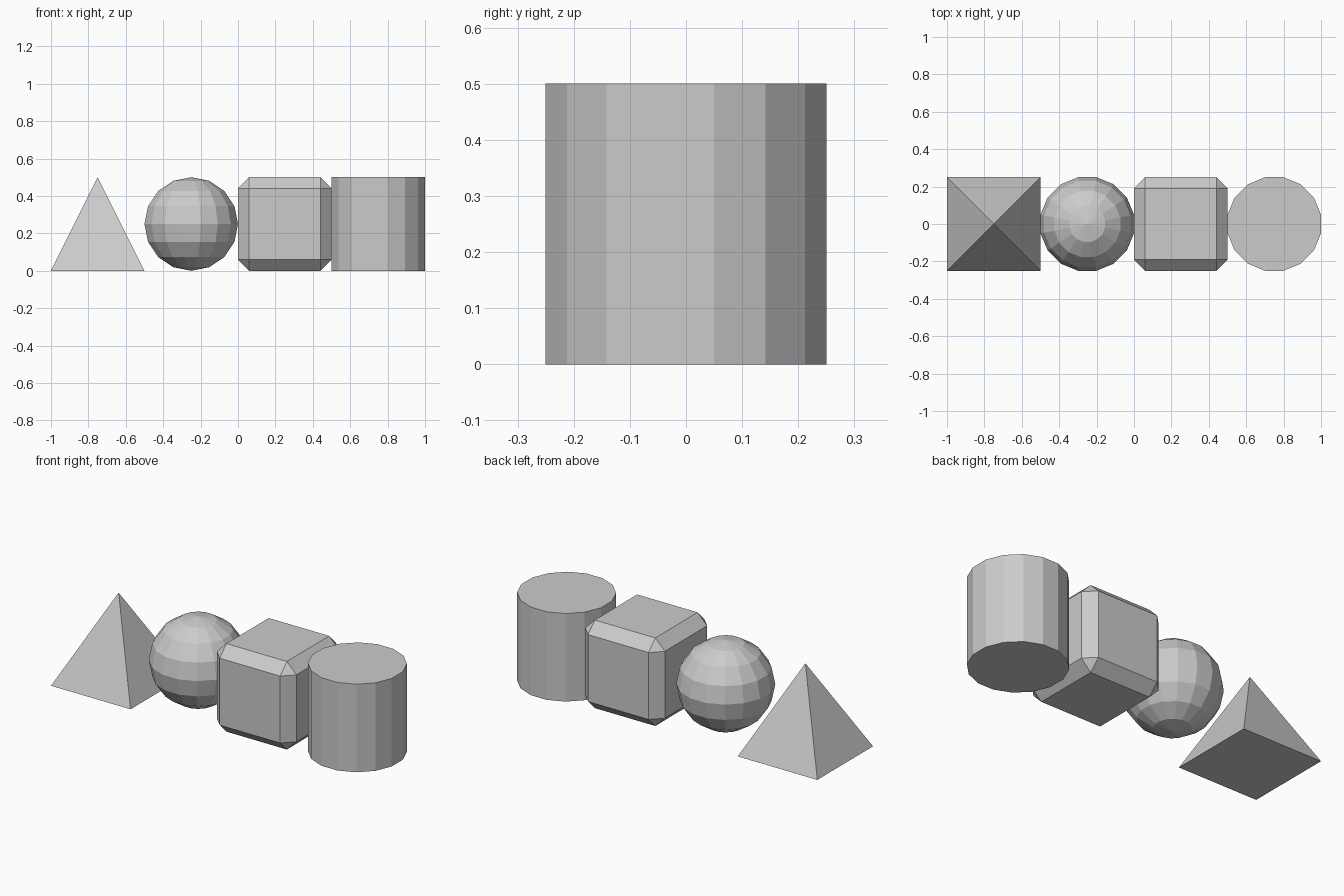
import bpy
import bmesh
from math import cos, pi, sqrt
from mathutils import Matrix, Vector

if "Cube" in bpy.data.objects:
    bpy.data.objects.remove(bpy.data.objects["Cube"])

SIZE = 0.5
HALF = SIZE / 2
SIDES = 16
# Circumradius that makes a flat-to-flat width of SIZE
RADIUS = HALF / cos(pi / SIDES)


def add_part(name, x, build):
    """Build a flat-shaded solid centred on x, standing on the ground."""
    bm = bmesh.new()
    build(bm)
    bmesh.ops.recalc_face_normals(bm, faces=bm.faces)
    bmesh.ops.translate(bm, verts=bm.verts, vec=Vector((0, 0, HALF)))
    mesh = bpy.data.meshes.new(name)
    bm.to_mesh(mesh)
    bm.free()
    obj = bpy.data.objects.new(name, mesh)
    obj.location.x = x
    bpy.context.collection.objects.link(obj)
    return obj


def turn(sides):
    # Half-step turn so a flat side faces each axis
    return Matrix.Rotation(pi / sides, 4, 'Z')


def pyramid(bm):
    bmesh.ops.create_cone(bm, cap_ends=True, segments=4, radius1=HALF * sqrt(2),
                          radius2=0, depth=SIZE, matrix=turn(4))


def sphere(bm):
    squash = Matrix.Diagonal((RADIUS, RADIUS, HALF, 1))
    bmesh.ops.create_uvsphere(bm, u_segments=SIDES, v_segments=8, radius=1,
                              matrix=squash @ turn(SIDES))


def cube(bm):
    bmesh.ops.create_cube(bm, size=SIZE)
    # Single-step chamfer on every edge
    bmesh.ops.bevel(bm, geom=bm.edges[:], offset=0.06, offset_type='OFFSET',
                    segments=1, profile=0.5, affect='EDGES')


def cylinder(bm):
    bmesh.ops.create_cone(bm, cap_ends=True, segments=SIDES, radius1=RADIUS,
                          radius2=RADIUS, depth=SIZE, matrix=turn(SIDES))


# Row of four solids along x
parts = (("pyramid", pyramid), ("sphere", sphere),
         ("chamfered_cube", cube), ("cylinder", cylinder))
for i, (name, build) in enumerate(parts):
    add_part(name, -0.75 + i * SIZE, build)
